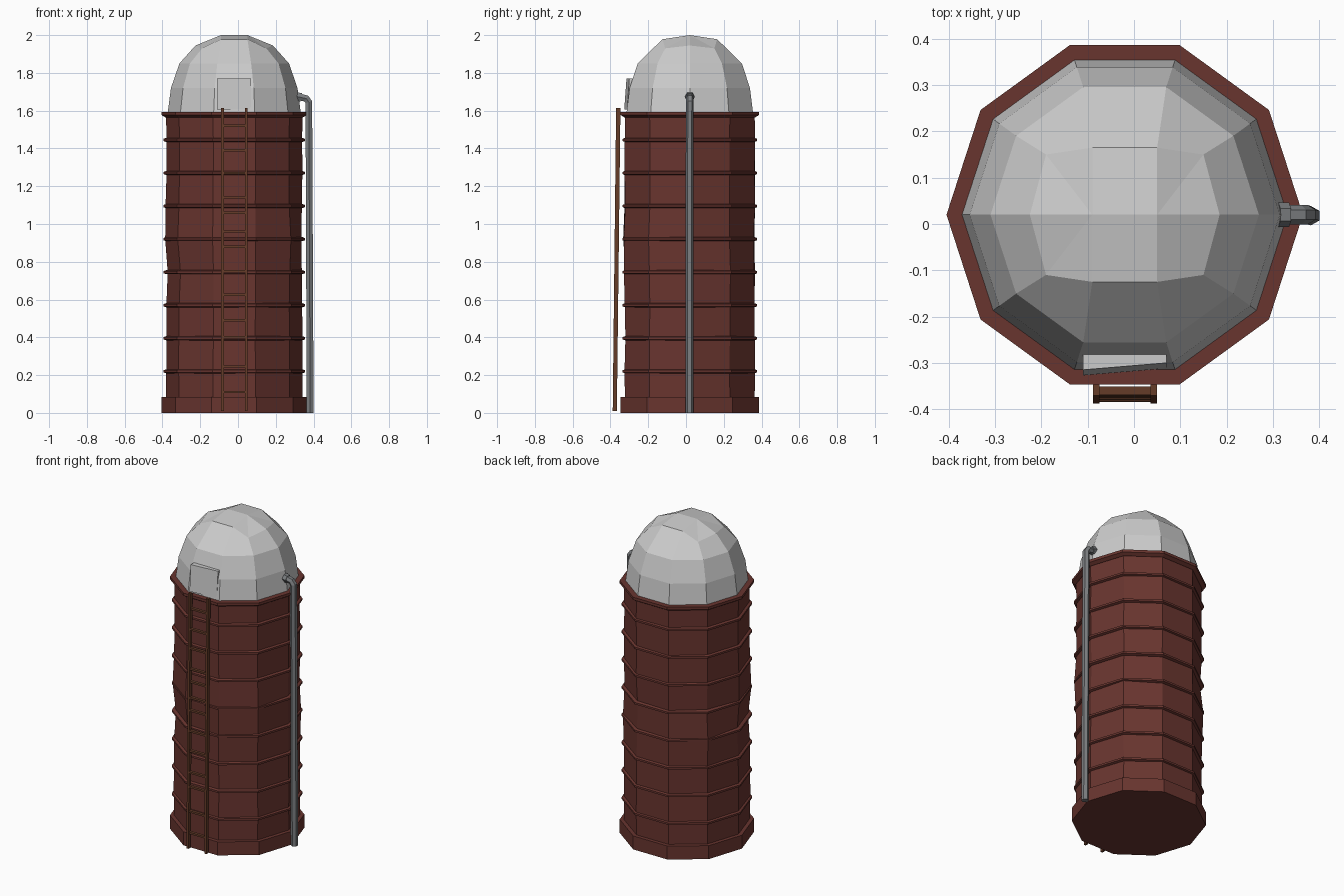
import bpy, math, random
from mathutils import Vector

if "Cube" in bpy.data.objects:
    bpy.data.objects.remove(bpy.data.objects["Cube"])

random.seed(4)
CX, CY, N = -0.02, 0.02, 10


def material(name, rgb):
    m = bpy.data.materials.new(name)
    m.diffuse_color = (*rgb, 1)
    m.use_nodes = True
    m.node_tree.nodes["Principled BSDF"].inputs["Base Color"].default_value = m.diffuse_color
    return m


RED = material("red_brick", (0.14, 0.035, 0.028))
WOOD = material("brown_wood", (0.13, 0.045, 0.022))
STEEL = material("dark_steel", (0.2, 0.21, 0.22))


def make(name, verts, faces, mat=None):
    me = bpy.data.meshes.new(name)
    me.from_pydata(verts, [], faces)
    me.update()
    ob = bpy.data.objects.new(name, me)
    bpy.context.collection.objects.link(ob)
    if mat:
        me.materials.append(mat)
    return ob


def ring(r, z, jitter=0.0):
    out = []
    for i in range(N):
        a = 2 * math.pi * i / N
        q = r + random.uniform(-jitter, jitter)
        out.append((CX + q * math.cos(a), CY + q * math.sin(a), z))
    return out


def loft(name, rings, mat=None, bottom=True, top=True):
    n = len(rings[0])
    verts = [v for r in rings for v in r]
    faces = [(k * n + i, k * n + (i + 1) % n, (k + 1) * n + (i + 1) % n, (k + 1) * n + i)
             for k in range(len(rings) - 1) for i in range(n)]
    if bottom:
        faces.append(tuple(reversed(range(n))))
    if top:
        faces.append(tuple(range(len(verts) - n, len(verts))))
    return make(name, verts, faces, mat)


def rect(x0, x1, y0, y1, z):
    return [(x0, y0, z), (x1, y0, z), (x1, y1, z), (x0, y1, z)]


# Silo body: base plinth, slightly dented wall, hoops and rim
loft("base_plinth", [ring(0.385, 0), ring(0.385, 0.085)], RED)
bands = [0.22 + 0.175 * i for i in range(8)]
wall = [ring(0.361, 0.08)]
for z in bands:
    wall.append(ring(0.361, z, 0.011 if 0.7 < z < 1.0 else 0.003))
wall.append(ring(0.361, 1.58))
loft("silo_wall", wall, RED)
for i, z in enumerate(bands):
    loft(f"hoop_{i + 1}", [ring(0.36, z - 0.011), ring(0.374, z - 0.006),
                           ring(0.374, z + 0.006), ring(0.36, z + 0.011)], RED)
loft("top_rim", [ring(0.365, 1.565), ring(0.385, 1.577), ring(0.385, 1.594)], RED)

# Dome: three round rings, a squarer upper ring, and a short flat ridge
quad = [(0.205, 0, 1.945), (0.17, 0.13, 1.93), (0.07, 0.145, 1.978)]
half = quad + [(-x, y, z) for x, y, z in reversed(quad)]
upper = half + [(x, -y, z) for x, y, z in reversed(half[1:-1])]
upper = [(CX + x, CY + y, z) for x, y, z in upper]
dome = loft("dome", [ring(0.352, 1.59), ring(0.335, 1.72), ring(0.29, 1.85), upper],
            bottom=False, top=False)
ridge = [(CX + 0.07, CY, 2.0), (CX - 0.07, CY, 2.0)]
cap = [(0, 1, 10), (1, 2, 10), (2, 3, 11, 10), (3, 4, 11), (4, 5, 11),
       (5, 6, 11), (6, 7, 11), (7, 8, 10, 11), (8, 9, 10), (9, 0, 10)]
make("dome_cap", upper + ridge, cap)

# Slightly skewed hatch on the front of the dome
hatch = []
for z, dy in ((1.605, 0), (1.77, 0.012)):
    hatch.append([(-0.11, -0.327 + dy, z), (0.07, -0.312 + dy, z),
                  (0.07, -0.27, z), (-0.11, -0.27, z)])
loft("hatch", hatch)

# Leaning ladder
for side, x in (("left", -0.082), ("right", 0.043)):
    loft(f"ladder_rail_{side}", [rect(x - 0.007, x + 0.007, -0.388, -0.366, 0.01),
                                 rect(x - 0.007, x + 0.007, -0.370, -0.347, 1.615)], WOOD)
rungs = [0.11, 0.245, 0.40, 0.49, 0.625, 0.75, 0.88, 0.96, 1.06, 1.14, 1.27, 1.39, 1.52]
for i, z in enumerate(rungs):
    y = -0.377 + 0.0115 * z
    loft(f"ladder_rung_{i + 1}", [rect(-0.08, 0.041, y - 0.009, y + 0.009, z - 0.006),
                                  rect(-0.08, 0.041, y - 0.009, y + 0.009, z + 0.006)], WOOD)


# Filler pipe with an elbow into the dome
def hoop(center, direction, r):
    d = Vector(direction).normalized()
    u = Vector((0, 1, 0))
    v = d.cross(u)
    return [tuple(Vector(center) + r * (math.cos(a) * u - math.sin(a) * v))
            for a in (-math.pi / 3 * k for k in range(6))]


loft("filler_pipe", [hoop((0.382, 0.018, 0), (0, 0, 1), 0.021),
                     hoop((0.375, 0.02, 1.645), (-0.3, 0, 1), 0.021),
                     hoop((0.362, 0.02, 1.664), (-1, 0, 0.6), 0.021),
                     hoop((0.30, 0.02, 1.678), (-1, 0, 0.2), 0.021)], STEEL)
loft("pipe_collar", [hoop((0.335, 0.02, 1.67), (-1, 0, 0.2), 0.026),
                     hoop((0.312, 0.02, 1.675), (-1, 0, 0.2), 0.026)], STEEL)

# Consistent outward normals
import bmesh
for ob in bpy.data.objects:
    bm = bmesh.new()
    bm.from_mesh(ob.data)
    bmesh.ops.recalc_face_normals(bm, faces=bm.faces)
    bm.to_mesh(ob.data)
    bm.free()
